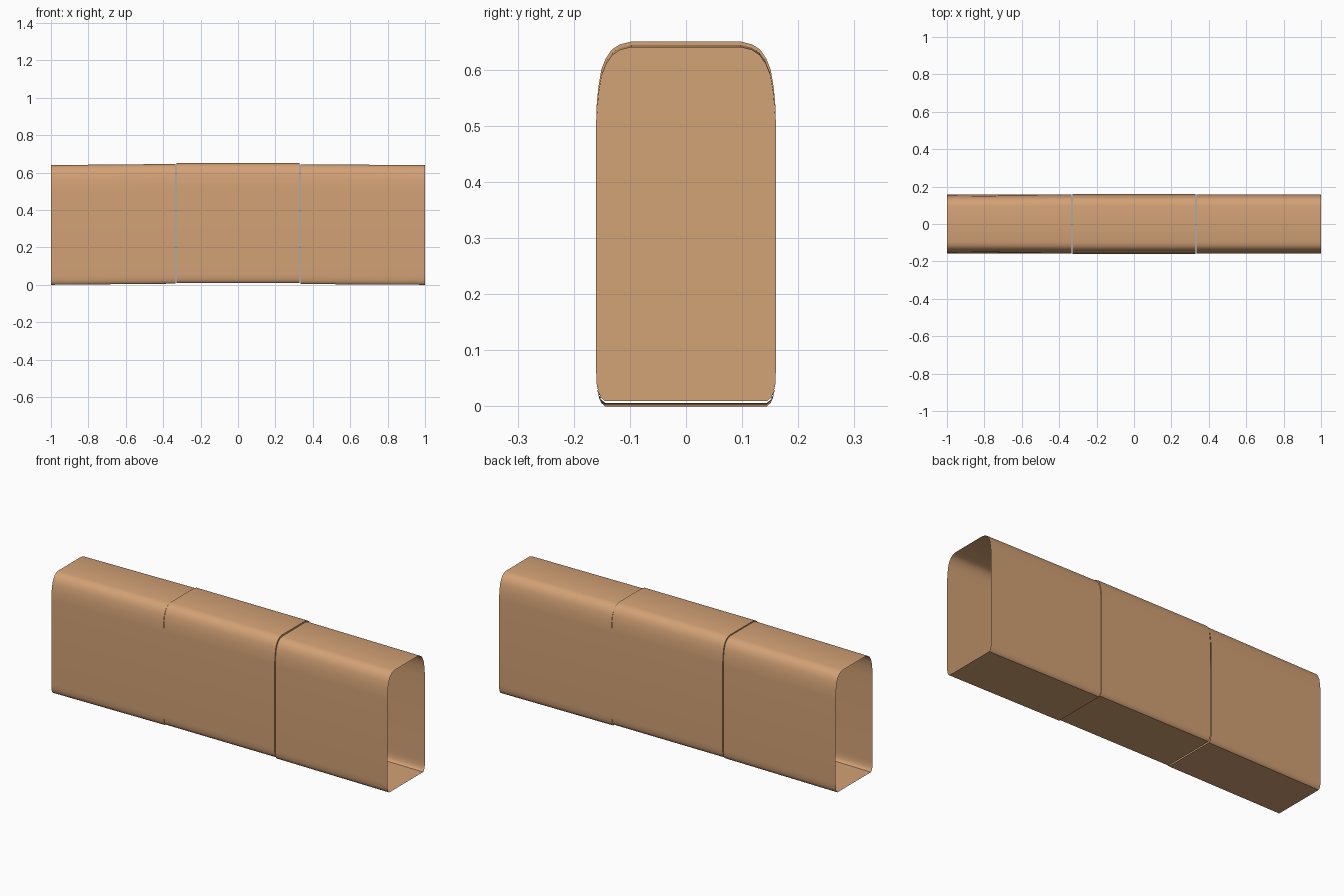
import bpy, bmesh, math

cube = bpy.data.objects.get("Cube")
if cube:
    bpy.data.objects.remove(cube, do_unlink=True)

mat = bpy.data.materials.new("warm tan")
mat.use_nodes = True
tan = (0.65, 0.36, 0.18, 1)
mat.diffuse_color = tan
mat.node_tree.nodes["Principled BSDF"].inputs["Base Color"].default_value = tan

# Half of the cross-section (y, z), from bottom to top
HALF = [(0.145, 0.0), (0.152, 0.006), (0.156, 0.015), (0.159, 0.028),
        (0.16, 0.05), (0.16, 0.5), (0.159, 0.53), (0.156, 0.56),
        (0.151, 0.59), (0.143, 0.61), (0.132, 0.626), (0.118, 0.635),
        (0.098, 0.64)]
RING = HALF + [(-y, z) for y, z in reversed(HALF)]


def section(name, stations, capped=False):
    """Sweep the cross-section through (x, drop, width scale) stations."""
    bm = bmesh.new()
    rings = [[bm.verts.new((x, y * s, z + dz)) for y, z in RING]
             for x, dz, s in stations]
    n = len(RING)
    for a, b in zip(rings, rings[1:]):
        for i in range(n):
            j = (i + 1) % n
            bm.faces.new((a[i], a[j], b[j], b[i]))
    if capped:
        bm.faces.new(list(reversed(rings[0])))
        bm.faces.new(rings[-1])
    bmesh.ops.recalc_face_normals(bm, faces=bm.faces)
    # An open tube needs its walls checked against the outward direction
    wall = max(bm.faces, key=lambda f: f.calc_center_median().y)
    if wall.normal.y < 0:
        bmesh.ops.reverse_faces(bm, faces=bm.faces)
    mesh = bpy.data.meshes.new(name)
    bm.to_mesh(mesh)
    bm.free()
    mesh.materials.append(mat)
    obj = bpy.data.objects.new(name, mesh)
    bpy.context.collection.objects.link(obj)
    bpy.ops.object.select_all(action='DESELECT')
    obj.select_set(True)
    bpy.context.view_layer.objects.active = obj
    bpy.ops.object.shade_smooth_by_angle(angle=math.radians(40))
    return obj


# Closed middle body, with an open sleeve at each end that droops slightly
SEAM = 0.33
section("middle_section", [(-SEAM, 0.01, 1.0), (SEAM, 0.01, 1.0)], capped=True)
section("left_sleeve", [(SEAM + 0.003, 0.004, 0.993), (1.0, 0.0, 0.993)])
section("right_sleeve", [(-SEAM - 0.003, 0.006, 0.993), (-1.0, 0.0, 0.98)])
